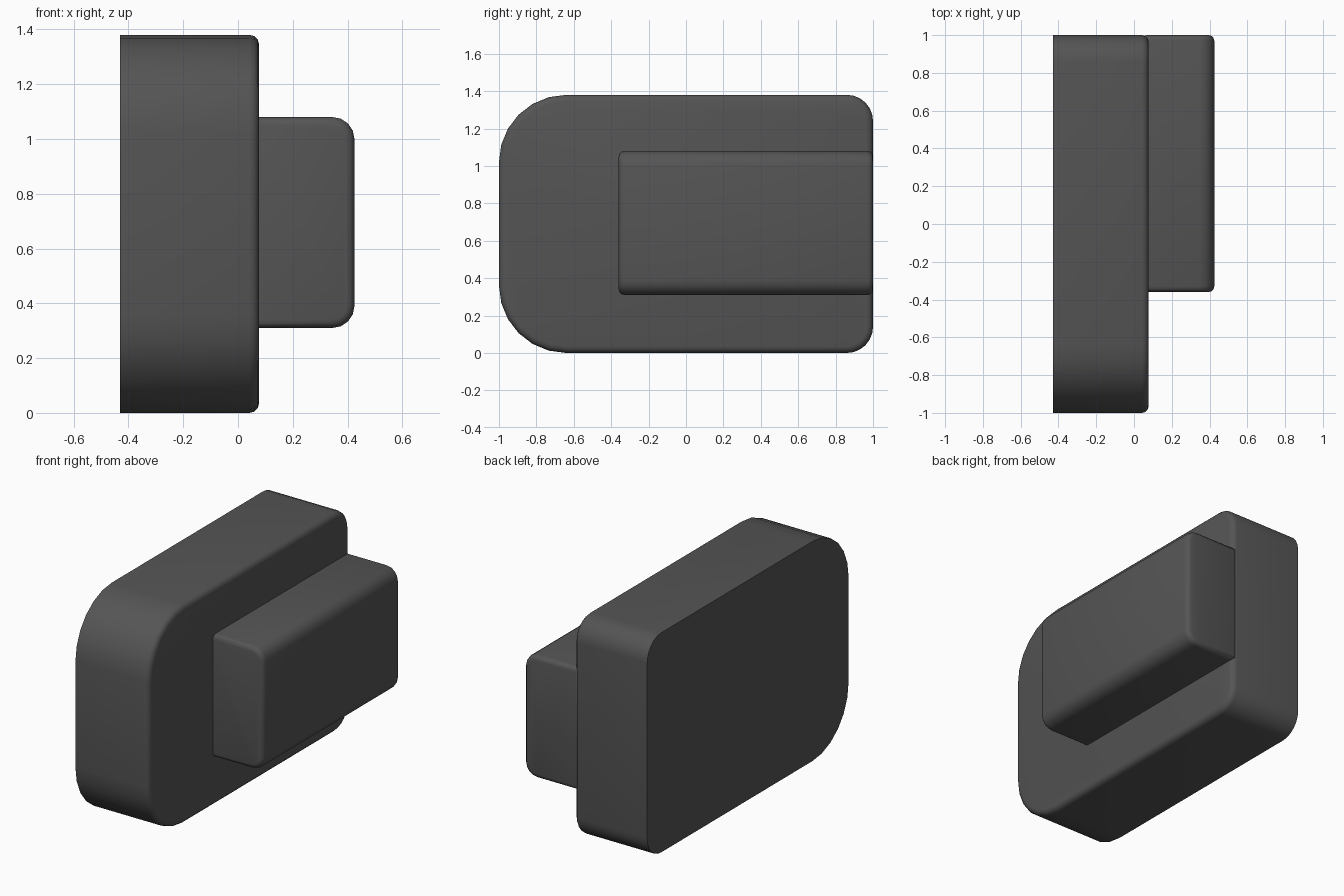
import bpy, bmesh, math
from mathutils import Vector

if "Cube" in bpy.data.objects:
    bpy.data.objects.remove(bpy.data.objects["Cube"])


def rounded(corners, segs):
    """Outline from (a, b, radius) corners in order, each rounded by an arc."""
    pts = []
    n = len(corners)
    for i, (a, b, r) in enumerate(corners):
        p = Vector((a, b))
        if r == 0:
            pts.append(p)
            continue
        u = (Vector(corners[i - 1][:2]) - p).normalized()
        v = (Vector(corners[(i + 1) % n][:2]) - p).normalized()
        for k in range(segs + 1):
            t = math.pi / 2 * k / segs
            pts.append(p + r * (u * (1 - math.sin(t)) + v * (1 - math.cos(t))))
    return pts


def prism(name, outline, to_3d, start, end, bevel, both_ends):
    """Extrude an outline from start to end and round its end rims."""
    bm = bmesh.new()
    a = [bm.verts.new(to_3d(p, start)) for p in outline]
    b = [bm.verts.new(to_3d(p, end)) for p in outline]
    caps = [bm.faces.new(a), bm.faces.new(b)]
    for i in range(len(a)):
        j = (i + 1) % len(a)
        bm.faces.new((a[i], a[j], b[j], b[i]))
    bmesh.ops.recalc_face_normals(bm, faces=bm.faces)
    rims = [e for f in (caps if both_ends else caps[1:]) for e in f.edges]
    bmesh.ops.bevel(bm, geom=rims, offset=bevel, segments=3, profile=0.5,
                    affect='EDGES', clamp_overlap=True)
    bmesh.ops.recalc_face_normals(bm, faces=bm.faces)
    me = bpy.data.meshes.new(name)
    bm.to_mesh(me)
    bm.free()
    ob = bpy.data.objects.new(name, me)
    bpy.context.collection.objects.link(ob)
    me.materials.append(dark)
    bpy.ops.object.select_all(action='DESELECT')
    ob.select_set(True)
    bpy.context.view_layer.objects.active = ob
    bpy.ops.object.shade_smooth_by_angle(angle=math.radians(35))
    return ob


dark = bpy.data.materials.new("dark_grey")
dark.diffuse_color = (0.09, 0.09, 0.09, 1)
dark.use_nodes = True
dark.node_tree.nodes["Principled BSDF"].inputs["Base Color"].default_value = dark.diffuse_color

# Upright plate: large rounding at the front end, small at the back
plate = rounded([(-1, 0, 0.36), (1, 0, 0.14), (1, 1.38, 0.14), (-1, 1.38, 0.36)], 6)
prism("back_plate", plate, lambda p, d: (d, p.x, p.y), -0.43, 0.077, 0.035, False)

# Raised block on the right face, flush with the back end
block = rounded([(0.04, 0.31, 0), (0.425, 0.31, 0.08), (0.425, 1.08, 0.08), (0.04, 1.08, 0)], 4)
prism("raised_block", block, lambda p, d: (p.x, d, p.y), -0.36, 1.0, 0.03, True)
